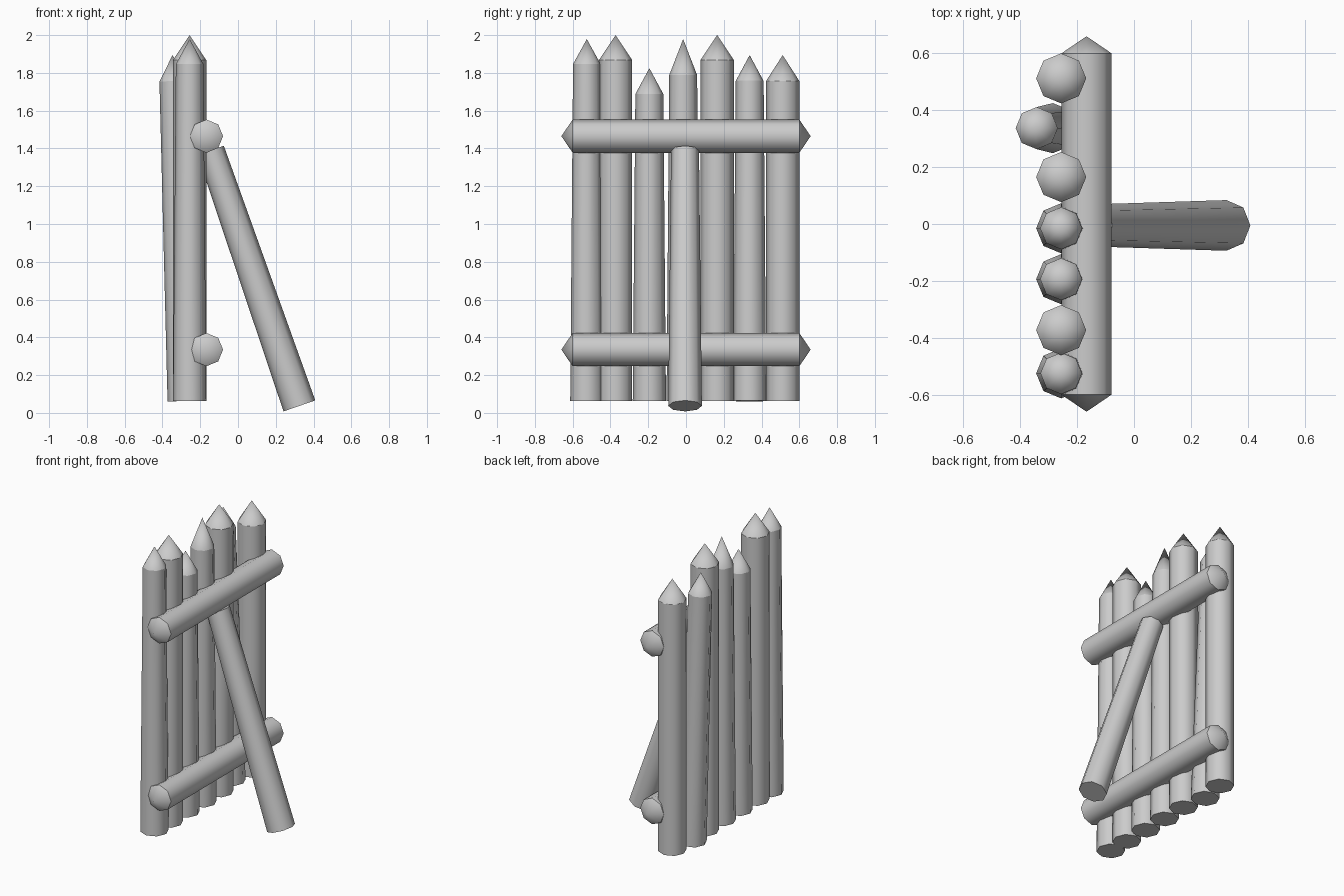
import bpy
import bmesh
import math
from mathutils import Vector

default = bpy.data.objects.get("Cube")
if default:
    bpy.data.objects.remove(default, do_unlink=True)

wood = bpy.data.materials.new("plain grey wood")
wood.use_nodes = True
wood.diffuse_color = (0.6, 0.6, 0.6, 1)
wood.node_tree.nodes["Principled BSDF"].inputs["Base Color"].default_value = (0.6, 0.6, 0.6, 1)

SIDES = 8


def log(name, start, end, r_start, r_end, tip_start=0, tip_end=0):
    """Tapered eight-sided log with optional sharpened ends."""
    start, end = Vector(start), Vector(end)
    axis = (end - start).normalized()
    u = Vector((1, 0, 0))
    u = (u - axis * u.dot(axis)).normalized()
    v = axis.cross(u)
    bm = bmesh.new()

    def ring(centre, radius):
        angles = [math.tau * i / SIDES for i in range(SIDES)]
        return [bm.verts.new(centre + radius * (u * math.cos(a) + v * math.sin(a)))
                for a in angles]

    a, b = ring(start, r_start), ring(end, r_end)
    for i in range(SIDES):
        j = (i + 1) % SIDES
        bm.faces.new((a[i], a[j], b[j], b[i]))

    # Each end is a point or a flat cut
    for loop, centre, length in ((a, start, -tip_start), (b, end, tip_end)):
        if length:
            apex = bm.verts.new(centre + axis * length)
            for i in range(SIDES):
                bm.faces.new((loop[i], loop[(i + 1) % SIDES], apex))
        else:
            bm.faces.new(loop)
        for i in range(SIDES):
            bm.edges.get((loop[i], loop[(i + 1) % SIDES])).smooth = False

    bmesh.ops.recalc_face_normals(bm, faces=bm.faces)
    for face in bm.faces:
        face.smooth = True
    mesh = bpy.data.meshes.new(name)
    bm.to_mesh(mesh)
    bm.free()
    mesh.materials.append(wood)
    bpy.context.collection.objects.link(bpy.data.objects.new(name, mesh))


# Sharpened stakes: y, shoulder height, point length, top radius
stakes = [
    (-0.525, 1.847, 0.132, 0.073),
    (-0.373, 1.868, 0.132, 0.088),
    (-0.194, 1.688, 0.137, 0.074),
    (-0.015, 1.788, 0.191, 0.074),
    (0.165, 1.868, 0.132, 0.088),
    (0.337, 1.757, 0.137, 0.074),
    (0.512, 1.757, 0.137, 0.088),
]
for n, (y, top, tip, r) in enumerate(stakes, 1):
    # The sixth stake leans outward
    foot_x, head_x = (-0.285, -0.342) if n == 6 else (-0.256, -0.256)
    log(f"stake_{n}", (foot_x, y, 0.063), (head_x, y, top), 0.088, r, tip_end=tip)

# Cross rails pointed at both ends
for name, z in (("lower_rail", 0.335), ("upper_rail", 1.465)):
    log(name, (-0.167, -0.6, z), (-0.167, 0.6, z), 0.088, 0.088, 0.06, 0.06)

# Leaning support log
log("support_brace", (0.325, -0.005, 0.037), (-0.145, -0.005, 1.39), 0.089, 0.074)
